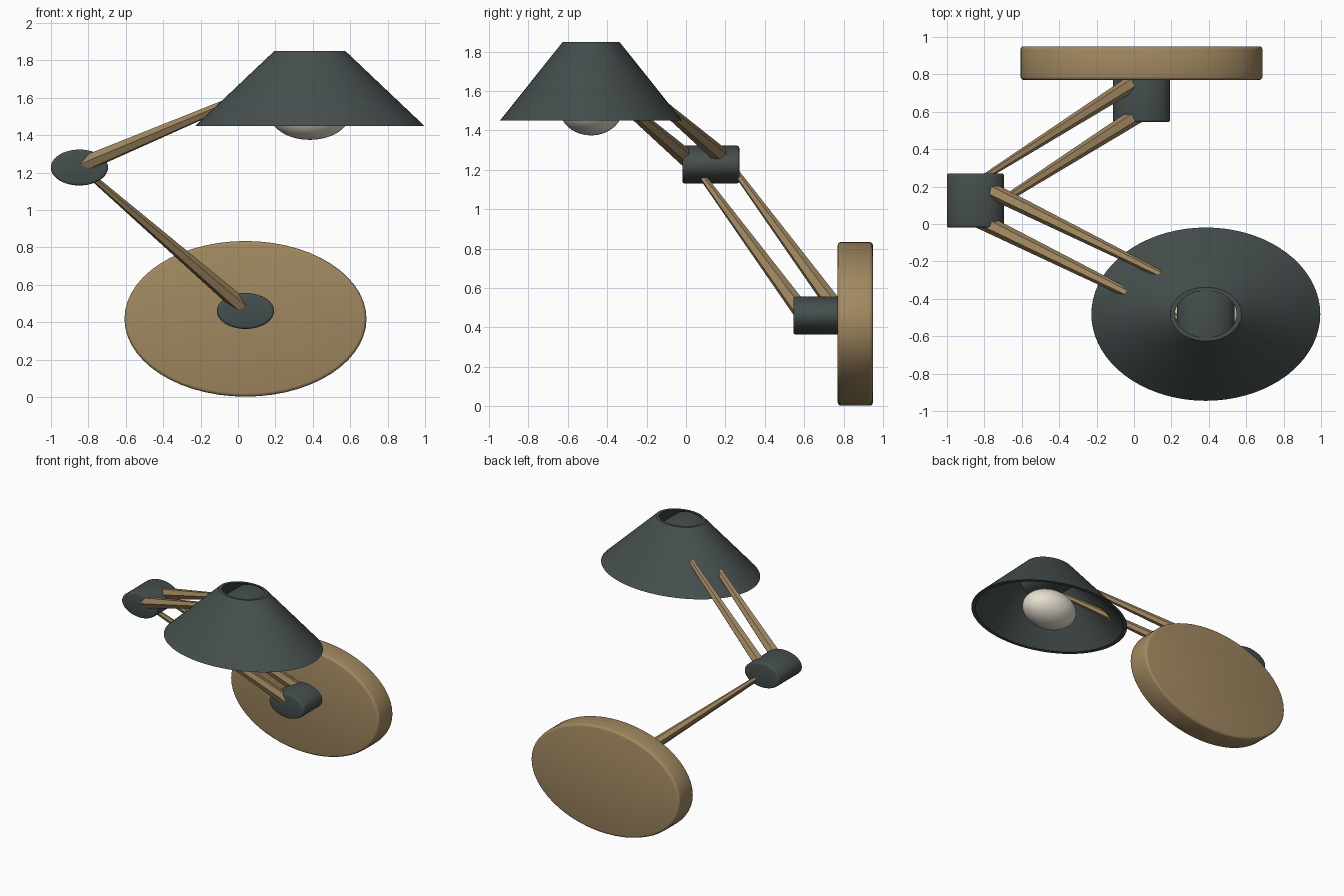
import bpy, bmesh, math
from mathutils import Vector

if "Cube" in bpy.data.objects:
    bpy.data.objects.remove(bpy.data.objects["Cube"])


def material(name, rgb):
    m = bpy.data.materials.new(name)
    m.diffuse_color = (*rgb, 1)
    m.use_nodes = True
    m.node_tree.nodes["Principled BSDF"].inputs["Base Color"].default_value = m.diffuse_color
    return m


WOOD = material("wood", (0.36, 0.25, 0.12))
DARK = material("dark_metal", (0.06, 0.078, 0.075))
GLASS = material("bulb_glass", (0.80, 0.74, 0.64))


def finish(bm, name, mat, smooth=True):
    bmesh.ops.recalc_face_normals(bm, faces=bm.faces[:])
    me = bpy.data.meshes.new(name)
    bm.to_mesh(me)
    bm.free()
    me.materials.append(mat)
    ob = bpy.data.objects.new(name, me)
    bpy.context.collection.objects.link(ob)
    if smooth:
        bpy.ops.object.select_all(action='DESELECT')
        ob.select_set(True)
        bpy.context.view_layer.objects.active = ob
        bpy.ops.object.shade_smooth_by_angle(angle=math.radians(35))
    return ob


def rings_to_mesh(rings, closed):
    """Bridge vertex rings; close the loop of rings or cap both ends."""
    bm = bmesh.new()
    vs = [[bm.verts.new(p) for p in r] for r in rings]
    n = len(vs[0])
    pairs = list(zip(vs, vs[1:])) + ([(vs[-1], vs[0])] if closed else [])
    for a, b in pairs:
        for i in range(n):
            j = (i + 1) % n
            bm.faces.new((a[i], a[j], b[j], b[i]))
    if not closed:
        bm.faces.new(vs[0])
        bm.faces.new(vs[-1])
    return bm


def disc_y(name, centre, rx, rz, length, bevel, mat, n=48):
    """Elliptical cylinder along y with rounded edges."""
    h = length / 2
    prof = [(-h + bevel * (1 - math.cos(a)), bevel * (1 - math.sin(a)))
            for a in (0, math.pi / 6, math.pi / 3, math.pi / 2)]
    prof += [(-y, inset) for y, inset in reversed(prof)]
    c = Vector(centre)
    rings = [[c + Vector(((rx - d) * math.cos(t), y, (rz - d) * math.sin(t)))
              for t in (2 * math.pi * i / n for i in range(n))] for y, d in prof]
    return finish(rings_to_mesh(rings, False), name, mat)


def arm(name, a, b, r0, r1):
    """Tapered six-sided bar from a to b."""
    a, b = Vector(a), Vector(b)
    d = (b - a).normalized()
    u = d.cross(Vector((0, 0, 1))).normalized()
    v = u.cross(d)
    rings = [[p + r * (math.cos(t) * u + math.sin(t) * v)
              for t in (math.pi / 3 * i for i in range(6))]
             for p, r in ((a, r0), (b, r1))]
    return finish(rings_to_mesh(rings, False), name, WOOD, smooth=False)


# Wall plate
disc_y("wall_plate", (0.04, 0.86, 0.418), 0.647, 0.416, 0.18, 0.018, WOOD, 56)

# Three pivot barrels
joints = [Vector((0.04, 0.69, 0.46)), Vector((-0.848, 0.126, 1.227)),
          Vector((0.384, -0.482, 1.748))]
for name, c in zip(("wall_joint", "elbow_joint", "shade_joint"), joints):
    disc_y(name, c, 0.153, 0.096, 0.29, 0.013, DARK)

# Paired tapered arms between the joints
for label, p, q in (("lower", joints[0], joints[1]), ("upper", joints[1], joints[2])):
    for side, s in (("front", -1), ("back", 1)):
        off = Vector((0, s * 0.094, 0.008))
        arm(f"{label}_arm_{side}", p + off, q + off, 0.045, 0.015)

# Conical shade, open at top and bottom
N = 72
profile = [(0.612, 1.45), (0.19, 1.85), (0.165, 1.85), (0.58, 1.45)]
rings = [[(0.384 + r * math.cos(t), -0.482 + 0.757 * r * math.sin(t), z)
          for t in (2 * math.pi * i / N for i in range(N))] for r, z in profile]
finish(rings_to_mesh(rings, True), "lamp_shade", DARK)

# Bulb
bm = bmesh.new()
bmesh.ops.create_uvsphere(bm, u_segments=40, v_segments=24, radius=1)
bmesh.ops.scale(bm, verts=bm.verts[:], vec=(0.212, 0.16, 0.135))
bmesh.ops.translate(bm, verts=bm.verts[:], vec=(0.384, -0.482, 1.51))
finish(bm, "bulb", GLASS)
